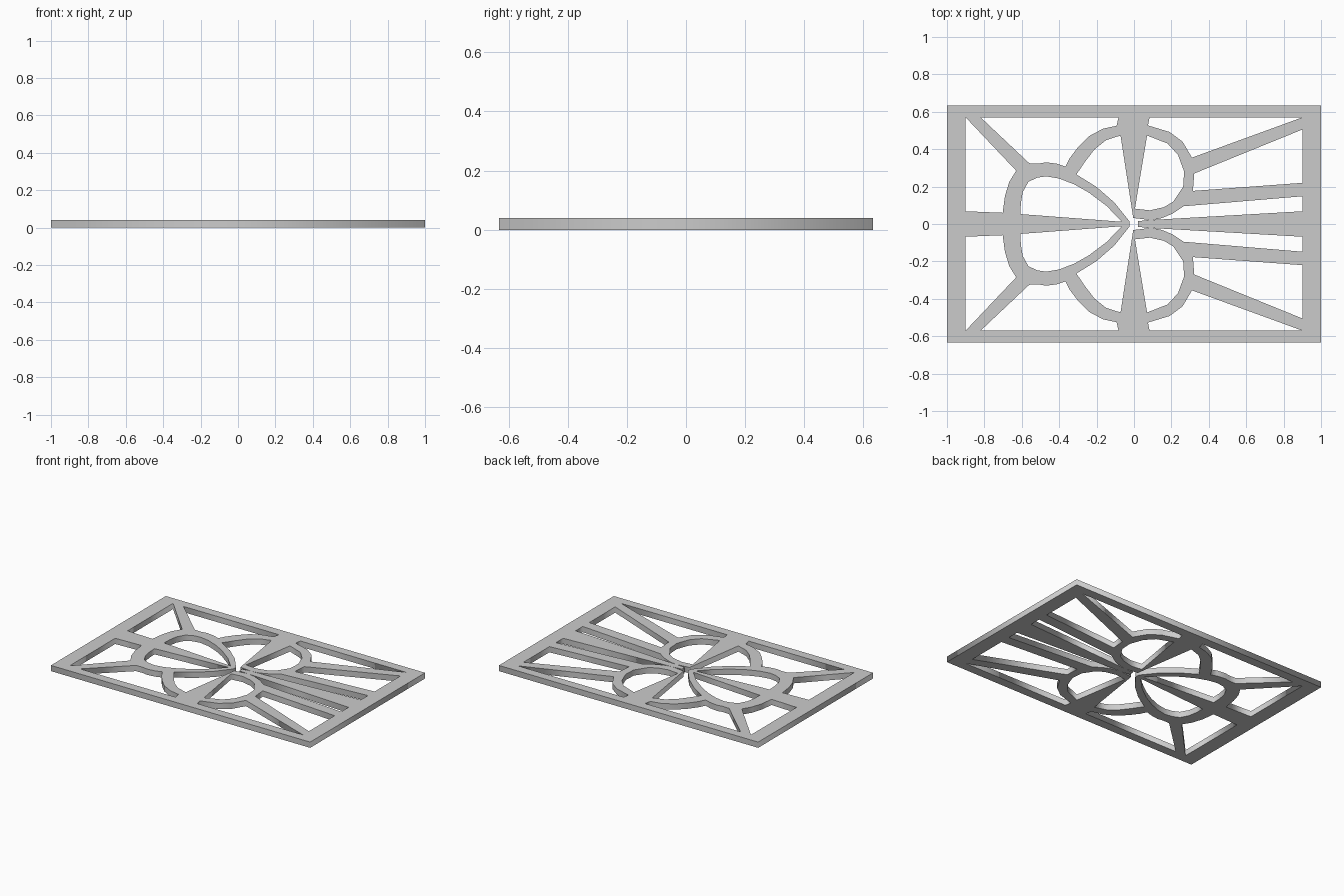
import bpy

THICK = 0.04

curve = bpy.data.curves.new("openwork_panel", 'CURVE')
curve.dimensions = '2D'
curve.fill_mode = 'BOTH'
curve.extrude = THICK / 2


def outline(points):
    """Add one closed straight-edged loop to the panel profile."""
    s = curve.splines.new('POLY')
    s.points.add(len(points) - 1)
    for p, (x, y) in zip(s.points, points):
        p.co = (x, y, 0, 1)
    s.use_cyclic_u = True


def flip(points):
    return [(x, -y) for x, y in reversed(points)]


def opening_pair(points):
    outline(points)
    outline(flip(points))


# Outer rectangle
outline([(-1, -0.633), (1, -0.633), (1, 0.633), (-1, 0.633)])

# Left side opening, between middle bar and diagonal ray
opening_pair([(-0.9, 0.068), (-0.9, 0.57), (-0.63, 0.285), (-0.667, 0.225),
              (-0.69, 0.15), (-0.702, 0.06)])

# Opening along the long edge, over the left and upper petals
opening_pair([(-0.82, 0.57), (-0.083, 0.57), (-0.093, 0.525), (-0.165, 0.51),
              (-0.24, 0.47), (-0.30, 0.41), (-0.345, 0.35), (-0.367, 0.307),
              (-0.41, 0.322), (-0.47, 0.33), (-0.51, 0.323), (-0.56, 0.325)])

# Inside of the left petal
opening_pair([(-0.607, 0.053), (-0.605, 0.11), (-0.595, 0.17), (-0.565, 0.225),
              (-0.52, 0.247), (-0.47, 0.255), (-0.40, 0.243), (-0.32, 0.212),
              (-0.24, 0.167), (-0.147, 0.097), (-0.065, 0.012)])

# Inside of the upper-left petal, joined with its mirror through the centre gap
half = [(-0.025, 0.015), (-0.105, 0.115), (-0.2, 0.198), (-0.308, 0.265),
        (-0.26, 0.335), (-0.21, 0.40), (-0.15, 0.448), (-0.072, 0.473),
        (-0.004, 0.032), (0.085, 0.022), (0.022, 0.015)]
outline(half + flip(half))

# Inside of the right petal
opening_pair([(0.07, 0.473), (0.18, 0.43), (0.235, 0.37), (0.268, 0.28),
              (0.263, 0.2), (0.21, 0.12), (0.16, 0.09), (0.085, 0.073),
              (0.005, 0.082)])

# Opening along the long edge, over the right petal
opening_pair([(0.083, 0.57), (0.9, 0.57), (0.31, 0.355), (0.26, 0.44),
              (0.19, 0.492), (0.075, 0.527)])

# Openings between the right-hand rays
opening_pair([(0.9, 0.505), (0.9, 0.22), (0.315, 0.177), (0.322, 0.27)])
opening_pair([(0.9, 0.148), (0.9, 0.068), (0.1, 0.022), (0.15, 0.032),
              (0.205, 0.055), (0.265, 0.095)])

# Solid panel resting on the ground, converted to a mesh
panel = bpy.data.objects.new("openwork_panel", curve)
panel.location.z = THICK / 2
bpy.context.collection.objects.link(panel)
bpy.context.view_layer.objects.active = panel
panel.select_set(True)
bpy.ops.object.convert(target='MESH')
